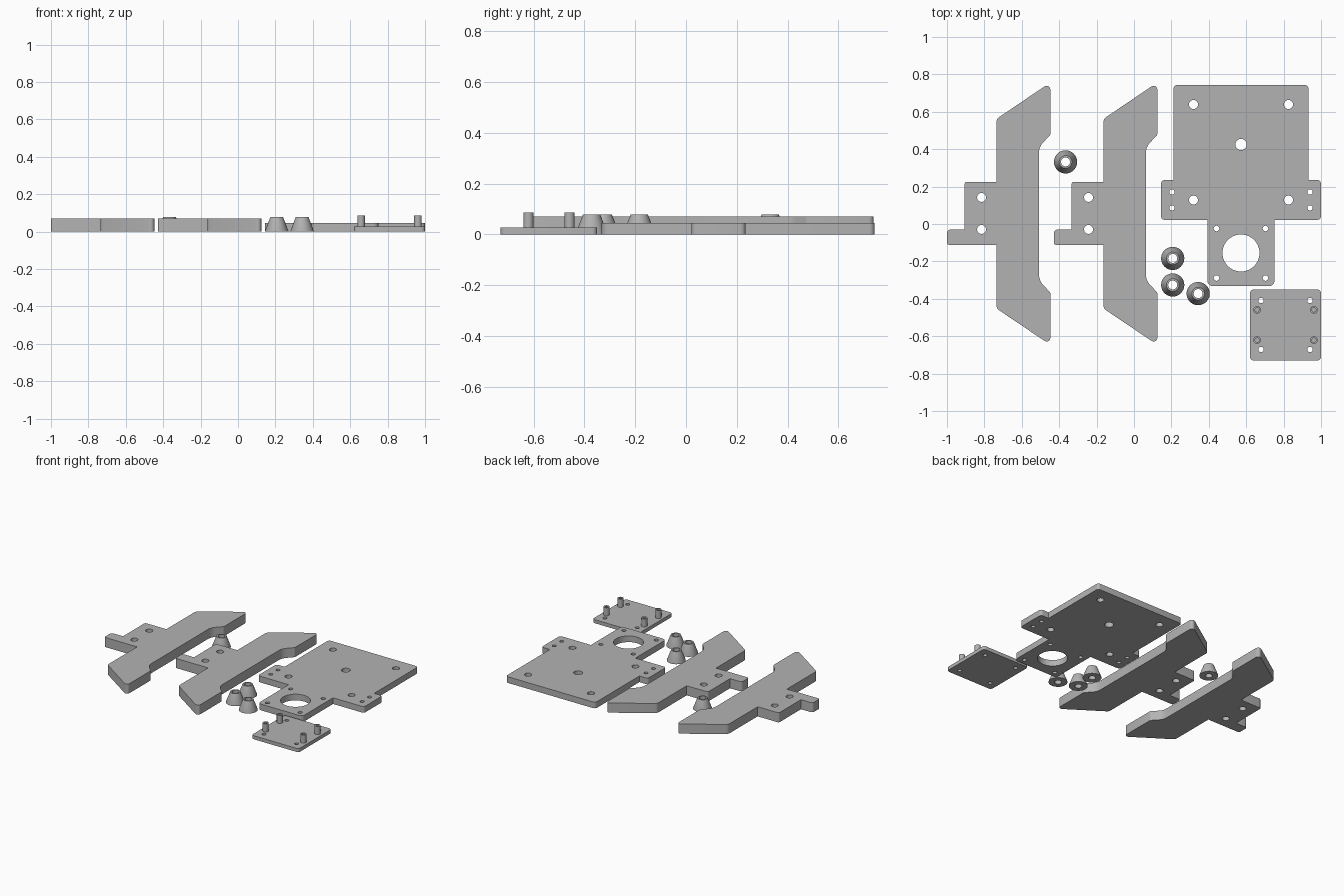
import bpy, bmesh, math
from mathutils import Vector

if "Cube" in bpy.data.objects:
    bpy.data.objects.remove(bpy.data.objects["Cube"])

grey = bpy.data.materials.new("plastic grey")
grey.diffuse_color = (0.45, 0.45, 0.45, 1)
grey.use_nodes = True
grey.node_tree.nodes["Principled BSDF"].inputs["Base Color"].default_value = grey.diffuse_color


def finish(obj):
    """Weld, orient, colour and smooth a part."""
    bm = bmesh.new()
    bm.from_mesh(obj.data)
    bmesh.ops.remove_doubles(bm, verts=bm.verts, dist=1e-5)
    bmesh.ops.recalc_face_normals(bm, faces=bm.faces)
    bm.to_mesh(obj.data)
    bm.free()
    obj.data.materials.clear()
    obj.data.materials.append(grey)
    bpy.ops.object.select_all(action='DESELECT')
    obj.select_set(True)
    bpy.context.view_layer.objects.active = obj
    bpy.ops.object.shade_smooth_by_angle(angle=math.radians(30))


def rounded(corners, steps=5):
    """Outline from (x, y, radius) corners, each corner filleted."""
    out = []
    n = len(corners)
    for i, (x, y, r) in enumerate(corners):
        p = Vector((x, y))
        if r == 0:
            out.append(p)
            continue
        d1 = (Vector(corners[i - 1][:2]) - p).normalized()
        d2 = (Vector(corners[(i + 1) % n][:2]) - p).normalized()
        half = d1.angle(d2) / 2
        c = p + (d1 + d2).normalized() * (r / math.sin(half))
        t = r / math.tan(half)
        s, e = p + d1 * t - c, p + d2 * t - c
        a0 = math.atan2(s.y, s.x)
        da = math.remainder(math.atan2(e.y, e.x) - a0, math.tau)
        for k in range(steps + 1):
            a = a0 + da * k / steps
            out.append(c + Vector((math.cos(a), math.sin(a))) * r)
    return out


def circle(x, y, r, n=32):
    return [Vector((x + r * math.cos(math.tau * k / n),
                    y + r * math.sin(math.tau * k / n))) for k in range(n)]


def plate(name, loops, z0, z1, dx=0.0):
    """Extrude an outline (first loop) with holes (other loops)."""
    cu = bpy.data.curves.new(name, 'CURVE')
    cu.dimensions = '2D'
    cu.fill_mode = 'BOTH'
    cu.extrude = (z1 - z0) / 2
    for loop in loops:
        sp = cu.splines.new('POLY')
        sp.points.add(len(loop) - 1)
        for pt, v in zip(sp.points, loop):
            pt.co = (v.x + dx, v.y, 0, 1)
        sp.use_cyclic_u = True
    obj = bpy.data.objects.new(name, cu)
    obj.location.z = (z0 + z1) / 2
    bpy.context.collection.objects.link(obj)
    bpy.ops.object.select_all(action='DESELECT')
    obj.select_set(True)
    bpy.context.view_layer.objects.active = obj
    bpy.ops.object.convert(target='MESH')
    finish(bpy.context.view_layer.objects.active)


def cone_foot(name, x, y, n=40):
    """Tapered foot with a through hole."""
    profile = [(0.024, 0), (0.062, 0), (0.062, 0.004), (0.034, 0.078), (0.024, 0.078)]
    bm = bmesh.new()
    rings = [[bm.verts.new((v.x, v.y, z)) for v in circle(x, y, r, n)] for r, z in profile]
    for a, b in zip(rings, rings[1:] + rings[:1]):
        for k in range(n):
            m = (k + 1) % n
            bm.faces.new((a[k], a[m], b[m], b[k]))
    me = bpy.data.meshes.new(name)
    bm.to_mesh(me)
    bm.free()
    obj = bpy.data.objects.new(name, me)
    bpy.context.collection.objects.link(obj)
    finish(obj)


# Two identical side legs
leg = rounded([
    (-0.735, 0.562, 0.03), (-0.447, 0.757, 0.02), (-0.447, 0.477, 0.02),
    (-0.508, 0.412, 0.08), (-0.508, -0.302, 0.08), (-0.447, -0.367, 0.02),
    (-0.447, -0.646, 0.02), (-0.735, -0.452, 0.03), (-0.735, -0.112, 0),
    (-1.0, -0.112, 0.012), (-1.0, -0.03, 0.018), (-0.906, -0.03, 0),
    (-0.906, 0.225, 0.012), (-0.735, 0.225, 0)])
leg_holes = [circle(-0.815, y, 0.024) for y in (0.142, -0.029)]
for i in range(2):
    plate(f"side_leg_{i + 1}", [leg] + leg_holes, 0, 0.07, 0.572 * i)

# Main base plate, mirrored about its centre line
cx = 0.572
right = [(0.179, -0.332, 0.028), (0.179, 0.022, 0), (0.428, 0.022, 0.02),
         (0.428, 0.235, 0.02), (0.361, 0.235, 0), (0.361, 0.743, 0.02)]
outline = [(cx + x, y, r) for x, y, r in right]
outline += [(cx - x, y, r) for x, y, r in reversed(right)]
holes = [circle(cx, -0.155, 0.099, 64), circle(cx, 0.425, 0.03)]
for s in (-1, 1):
    for x, y, r in ((0.254, 0.639, 0.024), (0.254, 0.128, 0.024),
                    (0.369, 0.171, 0.014), (0.369, 0.086, 0.014),
                    (0.131, -0.024, 0.015), (0.131, -0.289, 0.015)):
        holes.append(circle(cx + s * x, y, r))
plate("base_plate", [rounded(outline)] + holes, 0, 0.045)

# Small mounting board with hollow pegs
bx, by = 0.81, -0.54
board = rounded([(bx + sx * 0.19, by + sy * 0.19, 0.02)
                 for sx, sy in ((-1, -1), (1, -1), (1, 1), (-1, 1))])
signs = [(sx, sy) for sx in (-1, 1) for sy in (-1, 1)]
plate("mounting_board",
      [board] + [circle(bx + sx * 0.131, by + sy * 0.131, 0.014) for sx, sy in signs], 0, 0.026)
for i, (sx, sy) in enumerate(signs):
    x, y = bx + sx * 0.152, by + sy * 0.081
    plate(f"peg_{i + 1}", [circle(x, y, 0.02, 24), circle(x, y, 0.011, 24)], 0.026, 0.085)

# Cone feet
for i, (x, y) in enumerate(((-0.366, 0.332), (0.207, -0.184), (0.207, -0.326), (0.343, -0.372))):
    cone_foot(f"cone_foot_{i + 1}", x, y)
